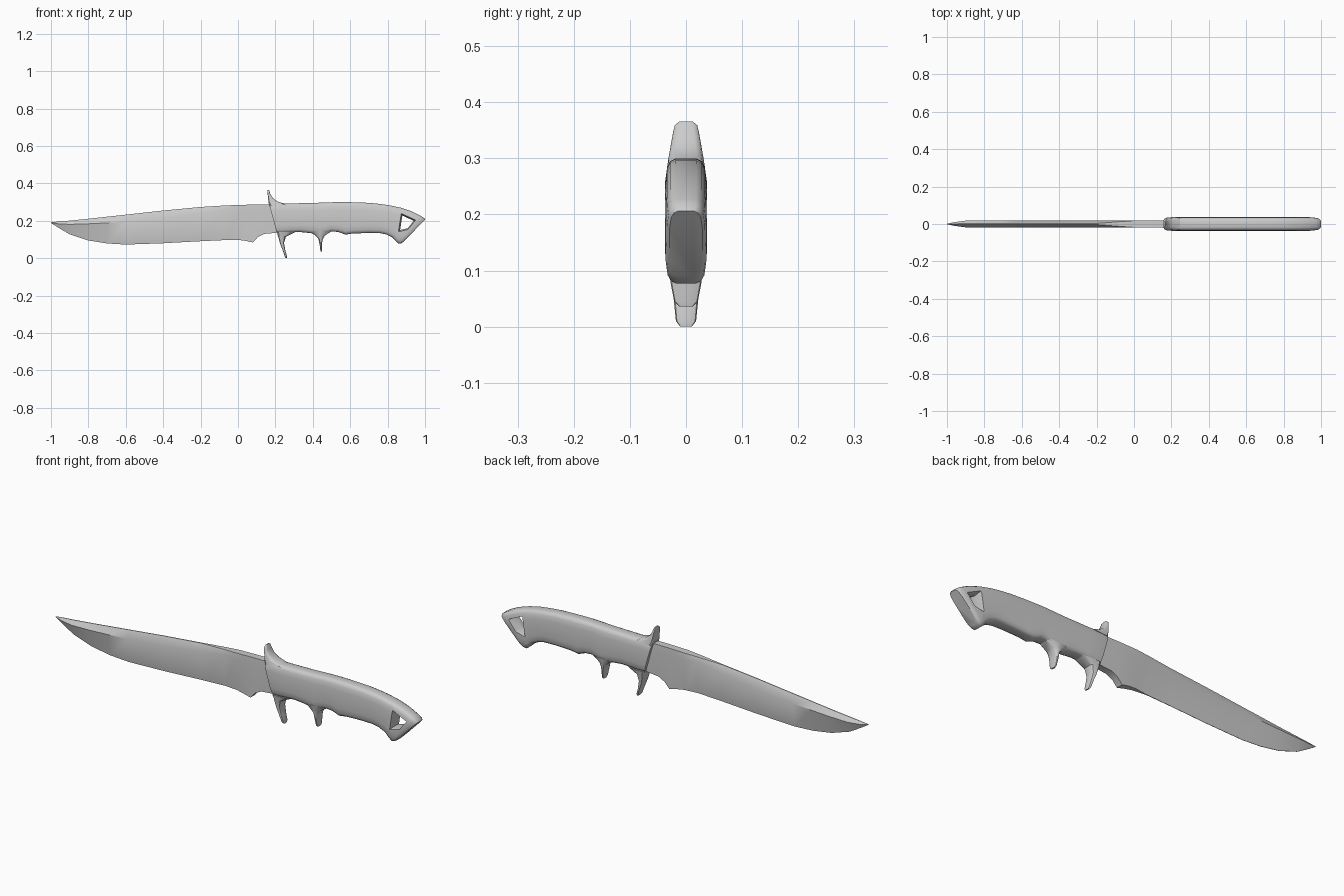
import bpy, bmesh
from math import radians


def loft(name, half_rings, angle=35):
    """Skin rings; each half ring is a list of (x, y, z) mirrored over y."""
    bm = bmesh.new()
    rings = []
    for half in half_rings:
        pts = half + [(x, -y, z) for x, y, z in reversed(half)]
        rings.append([bm.verts.new(p) for p in pts])
    n = len(rings[0])
    for a, b in zip(rings, rings[1:]):
        for i in range(n):
            j = (i + 1) % n
            bm.faces.new((a[i], a[j], b[j], b[i]))
    bm.faces.new(rings[0])
    bm.faces.new(rings[-1])
    bmesh.ops.recalc_face_normals(bm, faces=bm.faces)
    mesh = bpy.data.meshes.new(name)
    bm.to_mesh(mesh)
    bm.free()
    ob = bpy.data.objects.new(name, mesh)
    bpy.context.collection.objects.link(ob)
    smooth(ob, angle)
    return ob


def smooth(ob, angle):
    bpy.ops.object.select_all(action='DESELECT')
    ob.select_set(True)
    bpy.context.view_layer.objects.active = ob
    bpy.ops.object.shade_smooth_by_angle(angle=radians(angle))


def sections(stations, profile):
    """Station = (ax, az, bx, bz, half width), profile = (t along a-b, width factor)."""
    return [[(ax + (bx - ax) * t, h * w, az + (bz - az) * t) for t, w in profile]
            for ax, az, bx, bz, h in stations]


# Blade: spine x, spine z, spine half, ridge z, ridge half, edge x, edge z, edge half
blade = [
    (-1.0, .192, .0005, .190, .001, -1.0, .188, .0005),
    (-.96, .196, .001, .184, .010, -.96, .163, .001),
    (-.90, .201, .002, .181, .018, -.90, .128, .001),
    (-.80, .211, .002, .184, .020, -.80, .095, .001),
    (-.70, .222, .002, .189, .020, -.70, .079, .001),
    (-.60, .233, .002, .195, .020, -.60, .073, .001),
    (-.40, .255, .002, .212, .020, -.40, .080, .001),
    (-.20, .274, .003, .240, .020, -.20, .091, .001),
    (-.07, .282, .013, .262, .020, -.07, .097, .002),
    (0.0, .285, .018, .255, .020, 0.0, .098, .010),
    (.05, .286, .018, .25, .020, .04, .093, .015),
    (.09, .287, .018, .25, .020, .08, .084, .017),
    (.12, .287, .018, .25, .020, .105, .112, .017),
    (.15, .287, .018, .25, .020, .14, .130, .017),
    (.18, .286, .018, .25, .020, .215, .137, .017)]
rings = []
for xt, zt, ht, zr, hr, xb, zb, hb in blade:
    k = (zt - zr) / (zt - zb)
    rings.append([(xt, ht, zt), (xt + (xb - xt) * k, hr, zr), (xb, hb, zb)])
loft("blade", rings)

# Handle body: slanted sections from the guard plane to the pommel
round_profile = [(0, .5), (.03, .76), (.1, .91), (.25, 1), (.5, 1.01),
                 (.75, 1), (.9, .91), (.97, .76), (1, .5)]
grip = [
    (.164, .293, .209, .135, .034), (.20, .294, .245, .135, .037),
    (.27, .293, .285, .138, .037), (.33, .294, .33, .140, .037),
    (.39, .295, .39, .134, .037), (.44, .297, .44, .121, .037),
    (.495, .299, .495, .143, .037), (.535, .300, .535, .141, .037),
    (.575, .300, .575, .126, .037), (.62, .299, .61, .132, .037),
    (.70, .296, .70, .135, .037), (.76, .290, .76, .134, .037),
    (.81, .283, .79, .128, .037), (.87, .270, .825, .112, .037),
    (.93, .250, .845, .090, .037), (.975, .228, .86, .077, .036),
    (.996, .214, .873, .080, .034), (1.0, .206, .885, .088, .029)]
handle = loft("handle", sections(grip, round_profile), 40)

# Lanyard hole: flared cutter, narrow in the middle
hole = [(.876, .234), (.945, .202), (.908, .157), (.862, .146)]
cx, cz = .9, .186
cutter_rings = [(-.05, 1.2), (0, .88), (.05, 1.2)]
bm = bmesh.new()
loops = [[bm.verts.new((cx + (x - cx) * s, y, cz + (z - cz) * s)) for x, z in hole]
         for y, s in cutter_rings]
for a, b in zip(loops, loops[1:]):
    for i in range(4):
        bm.faces.new((a[i], a[(i + 1) % 4], b[(i + 1) % 4], b[i]))
bm.faces.new(loops[0])
bm.faces.new(loops[-1])
bmesh.ops.recalc_face_normals(bm, faces=bm.faces)
me = bpy.data.meshes.new("hole_cutter")
bm.to_mesh(me)
bm.free()
cutter = bpy.data.objects.new("hole_cutter", me)
bpy.context.collection.objects.link(cutter)
cutter.hide_render = True
mod = handle.modifiers.new("lanyard_hole", 'BOOLEAN')
mod.object = cutter
mod.operation = 'DIFFERENCE'
mod.solver = 'EXACT'
bpy.context.view_layer.objects.active = handle
bpy.ops.object.modifier_move_to_index(modifier=mod.name, index=0)
bpy.ops.object.modifier_apply(modifier=mod.name)
bpy.data.objects.remove(cutter)
smooth(handle, 40)

# Guard horns and finger prong
horn_profile = [(0, .8), (.1, 1), (.6, 1), (.85, .9), (1, .6)]
loft("upper_guard", sections([
    (.168, .278, .27, .286, .034), (.163, .300, .212, .303, .031),
    (.1605, .325, .186, .322, .027), (.158, .347, .172, .345, .023),
    (.157, .358, .168, .360, .020), (.159, .365, .165, .366, .012)], horn_profile), 40)
loft("lower_guard", sections([
    (.207, .140, .31, .142, .034), (.215, .115, .256, .115, .030),
    (.225, .078, .246, .082, .025), (.240, .040, .253, .042, .021),
    (.250, .010, .262, .010, .018), (.254, .002, .262, .0, .011)], horn_profile), 40)
prong_profile = [(0, .6), (.2, .92), (.5, 1), (.8, .92), (1, .6)]
loft("finger_prong", sections([
    (.37, .145, .51, .150, .036), (.41, .125, .464, .121, .034),
    (.429, .107, .453, .101, .030), (.436, .075, .448, .075, .027),
    (.440, .045, .450, .045, .021), (.442, .036, .449, .036, .012)], prong_profile), 40)
